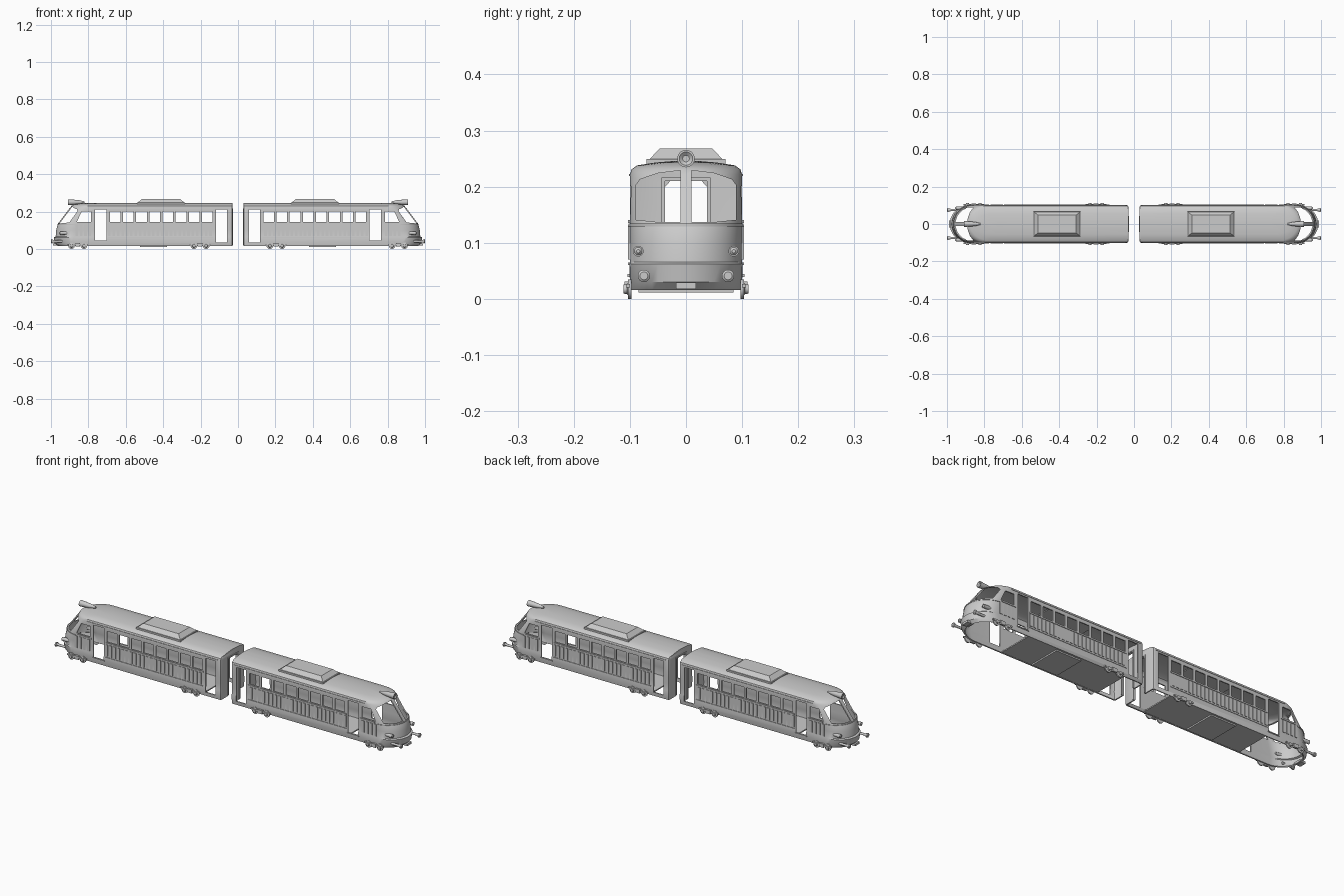
import bpy, bmesh, math
from mathutils import Matrix, Vector

if "Cube" in bpy.data.objects:
    bpy.data.objects.remove(bpy.data.objects["Cube"])

parts = []

def finish(name, bm, keep=True):
    bmesh.ops.recalc_face_normals(bm, faces=bm.faces)
    me = bpy.data.meshes.new(name)
    bm.to_mesh(me)
    bm.free()
    ob = bpy.data.objects.new(name, me)
    bpy.context.collection.objects.link(ob)
    if keep:
        parts.append(ob)
    return ob

def box(bm, x0, x1, y0, y1, z0, z1, dx=0, dy=0):
    # dx, dy shrink the top to give a frustum
    lo = [(x0, y0, z0), (x1, y0, z0), (x1, y1, z0), (x0, y1, z0)]
    hi = [(x0 + dx, y0 + dy, z1), (x1 - dx, y0 + dy, z1),
          (x1 - dx, y1 - dy, z1), (x0 + dx, y1 - dy, z1)]
    loft(bm, [lo, hi])

def loft(bm, rings, cap_start=True, cap_end=True):
    rs = [[bm.verts.new(p) for p in r] for r in rings]
    n = len(rs[0])
    for a, b in zip(rs, rs[1:]):
        for i in range(n):
            j = (i + 1) % n
            bm.faces.new((a[i], a[j], b[j], b[i]))
    if cap_start:
        bm.faces.new(rs[0][::-1])
    if cap_end:
        bm.faces.new(rs[-1])

def turned(bm, axis, centre, profile, n=20):
    # profile: (distance along axis, radius)
    rings = []
    for d, r in profile:
        ring = []
        for i in range(n):
            a = 2 * math.pi * i / n
            c, s = r * math.cos(a), r * math.sin(a)
            p = (d, c, s) if axis == 'x' else (c, d, s)
            ring.append(Vector(centre) + Vector(p))
        rings.append(ring)
    loft(bm, rings)

# Body shell: plan outlines stacked from skirt to roof crown
levels = [  # z, half width, start of nose curve, nose tip
    (.016, .098, .86, .965), (.03, .1, .87, .98), (.062, .101, .88, .985),
    (.066, .1, .875, .975), (.10, .1, .87, .972), (.135, .1, .86, .963),
    (.222, .1, .80, .897), (.231, .097, .79, .89), (.238, .087, .78, .875),
    (.243, .055, .75, .85), (.246, .02, .73, .82)]

def outline(z, w, xc, tip):
    c = min(.008, w * .5)
    pts = [(.03, -w + c, z), (.03 + c * .3, -w + c * .3, z), (.03 + c, -w, z)]
    for i in range(25):
        t = math.radians(-90 + 7.5 * i)
        pts.append((xc + (tip - xc) * math.cos(t), w * math.sin(t), z))
    return pts + [(.03 + c, w, z), (.03 + c * .3, w - c * .3, z), (.03, w - c, z)]

bm = bmesh.new()
loft(bm, [outline(*l) for l in levels], cap_start=False)
body = finish("car_body", bm)

# Side windows, doorways and cab windows
WIN = [.135 + .0705 * i for i in range(8)]
bm = bmesh.new()
for x in WIN:
    box(bm, x, x + .057, -.13, .13, .145, .201)
box(bm, .06, .117, -.13, .13, .035, .212)
box(bm, .704, .764, -.13, .13, .045, .212)
quad = [(.785, .145), (.862, .145), (.835, .201), (.785, .201)]
loft(bm, [[(x, y, z) for x, z in quad] for y in (-.13, .13)])
side_cut = finish("side_cutter", bm, False)

# Split windscreen and end gangway
bm = bmesh.new()
screen = [(.010, .137), (.05, .137), (.089, .141), (.089, .203), (.082, .213), (.05, .224), (.010, .229)]
for s in (1, -1):
    loft(bm, [[(x, s * y, z) for y, z in screen] for x in (.79, 1.1)])
gang = [(-.037, -.01), (.037, -.01), (.037, .2), (.028, .21), (-.028, .21), (-.037, .2)]
loft(bm, [[(x, y, z) for y, z in gang] for x in (.0, .055)])
end_cut = finish("end_cutter", bm, False)

m = body.modifiers.new("wall", 'SOLIDIFY')
m.thickness, m.offset, m.use_even_offset = .006, -1, True
for cutter in (side_cut, end_cut):
    cutter.hide_render = True
    m = body.modifiers.new("cut", 'BOOLEAN')
    m.object, m.operation, m.solver = cutter, 'DIFFERENCE', 'EXACT'
dg = bpy.context.evaluated_depsgraph_get()
dg.update()
cut_mesh = bpy.data.meshes.new_from_object(body.evaluated_get(dg))
body.modifiers.clear()
body.data = cut_mesh
for cutter in (side_cut, end_cut):
    bpy.data.objects.remove(cutter)

# Fluted side panels
bm = bmesh.new()
for s in (1, -1):
    for x0, count in ((.14, 24), (.785, 4)):
        for i in range(count):
            x = x0 + .0235 * i
            y0, y1 = sorted((s * .098, s * .103))
            box(bm, x, x + .014, y0, y1, .07, .131)
finish("side_ribs", bm)

# Belt rails, gutters and door steps
bm = bmesh.new()
for s in (1, -1):
    def strip(x0, x1, z0, z1, out):
        y0, y1 = sorted((s * .098, s * out))
        box(bm, x0, x1, y0, y1, z0, z1)
    strip(.13, .695, .135, .141, .103)
    strip(.775, .86, .135, .141, .103)
    strip(.13, .695, .06, .065, .103)
    strip(.045, .80, .219, .223, .102)
    strip(.70, .768, .039, .044, .104)
finish("side_trim", bm)

# Nose moulding under the windscreen
bm = bmesh.new()
def nose_arc(z, grow):
    return [(.86 + (.103 + grow) * math.cos(t), (.1 + grow) * math.sin(t), z)
            for t in (math.radians(-85 + 7.083 * i) for i in range(25))]
rings = [list(q) for q in zip(nose_arc(.129, -.002), nose_arc(.129, .003),
                              nose_arc(.134, .003), nose_arc(.134, -.002))]
loft(bm, rings)
finish("nose_moulding", bm)

# End gangway frame
bm = bmesh.new()
for s in (1, -1):
    y0, y1 = sorted((s * .037, s * .044))
    box(bm, .027, .04, y0, y1, .02, .212)
box(bm, .027, .04, -.044, .044, .21, .216)
finish("gangway_frame", bm)

# Roof equipment housing
bm = bmesh.new()
box(bm, .283, .54, -.07, .07, .236, .249)
box(bm, .288, .535, -.065, .065, .249, .268, .022, .018)
finish("roof_housing", bm)

# Floor and underfloor equipment
bm = bmesh.new()
box(bm, .135, .695, -.097, .097, .018, .024)
finish("floor", bm)
bm = bmesh.new()
box(bm, .38, .525, -.085, .085, .011, .019)
finish("underfloor_box", bm)

# Roof headlight
bm = bmesh.new()
turned(bm, 'x', (0, 0, .25), [(.82, .004), (.85, .011), (.89, .0145), (.908, .0155), (.908, .012), (.903, .006)])
finish("roof_headlight", bm)

# Nose lamps
bm = bmesh.new()
for s in (1, -1):
    turned(bm, 'x', (0, s * .085, .085), [(.90, .005), (.925, .009), (.952, .0095), (.952, .007), (.956, .003)])
finish("nose_lamps", bm)

# Buffers and coupler
bm = bmesh.new()
for s in (1, -1):
    turned(bm, 'x', (0, s * .075, .041), [(.93, .006), (.982, .006), (.982, .0075), (.991, .0075),
                                        (.991, .011), (.997, .011), (1.0, .007)])
finish("buffers", bm)
bm = bmesh.new()
box(bm, .955, .989, -.018, .018, .018, .029)
finish("coupler", bm)

# Bogies: wheels, axle boxes and side frames
for label, cx in (("rear", .203), ("front", .857)):
    bm = bmesh.new()
    for s in (1, -1):
        for dx in (-.033, .033):
            turned(bm, 'y', (cx + dx, 0, .0175),
                   [(s * .097, .0175), (s * .103, .0175), (s * .103, .012), (s * .105, .009),
                    (s * .111, .008), (s * .111, .004)])
        y0, y1 = sorted((s * .1, s * .107))
        box(bm, cx - .055, cx + .055, y0, y1, .02, .027)
        y0, y1 = sorted((s * .1, s * .11))
        box(bm, cx - .013, cx + .013, y0, y1, .012, .031)
    finish(label + "_bogie", bm)

# Second car, turned end for end
turn = Matrix.Rotation(math.pi, 4, 'Z')
for ob in list(parts):
    twin = bpy.data.objects.new(ob.name + "_second", ob.data.copy())
    twin.data.transform(turn)
    bpy.context.collection.objects.link(twin)
    parts.append(twin)

for ob in parts:
    ob.select_set(True)
bpy.context.view_layer.objects.active = parts[0]
bpy.ops.object.shade_smooth_by_angle(angle=math.radians(30))
